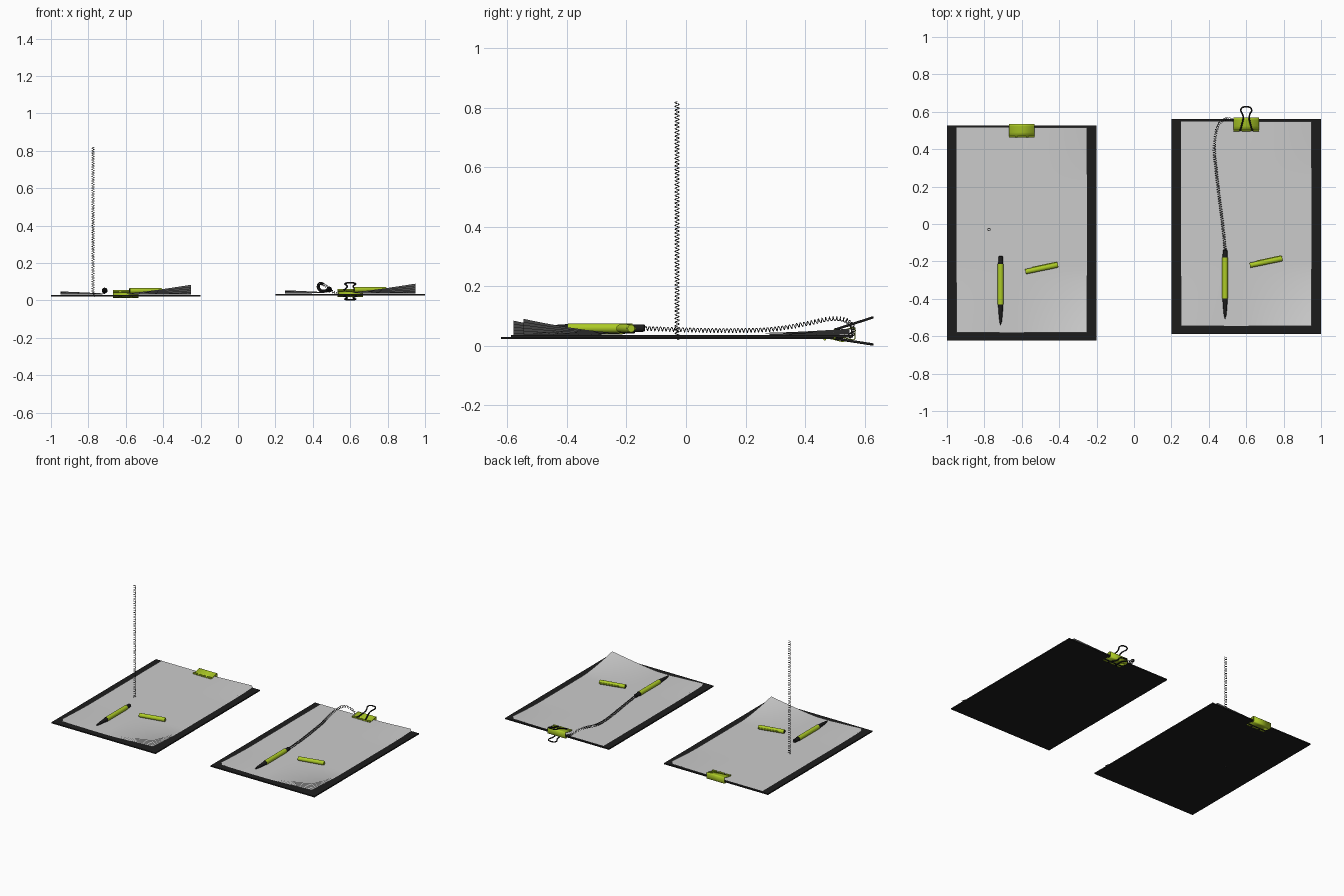
import bpy, bmesh, math
from mathutils import Vector, Matrix

if "Cube" in bpy.data.objects:
    bpy.data.objects.remove(bpy.data.objects["Cube"])


def material(name, rgb):
    m = bpy.data.materials.new(name)
    m.diffuse_color = (*rgb, 1)
    m.use_nodes = True
    m.node_tree.nodes["Principled BSDF"].inputs["Base Color"].default_value = m.diffuse_color
    return m


GREEN = material("lime", (0.42, 0.6, 0.02))
BLACK = material("black", (0.012, 0.012, 0.012))
STEEL = material("dark_steel", (0.05, 0.05, 0.05))


def finish(bm, name, mats=(), smooth=True):
    bmesh.ops.recalc_face_normals(bm, faces=bm.faces)
    me = bpy.data.meshes.new(name)
    bm.to_mesh(me)
    bm.free()
    for m in mats:
        me.materials.append(m)
    ob = bpy.data.objects.new(name, me)
    bpy.context.collection.objects.link(ob)
    bpy.ops.object.select_all(action='DESELECT')
    ob.select_set(True)
    bpy.context.view_layer.objects.active = ob
    if smooth:
        bpy.ops.object.shade_smooth_by_angle(angle=math.radians(35))
    return ob


def box(name, lo, hi, mat, matrix=Matrix()):
    bm = bmesh.new()
    lo, hi = Vector(lo), Vector(hi)
    s = Matrix.Diagonal((*(hi - lo), 1))
    bmesh.ops.create_cube(bm, size=1, matrix=matrix @ Matrix.Translation((lo + hi) / 2) @ s)
    return finish(bm, name, [mat], False)


def lathe(name, profile, matrix, mats, sides=24):
    """Revolve (distance, radius, material) points around the local x axis."""
    bm = bmesh.new()
    rings = []
    for d, r, _ in profile:
        rings.append([bm.verts.new(matrix @ Vector((d, r * math.cos(a), r * math.sin(a))))
                      for a in (2 * math.pi * i / sides for i in range(sides))])
    for k in range(len(rings) - 1):
        for i in range(sides):
            j = (i + 1) % sides
            f = bm.faces.new((rings[k][i], rings[k][j], rings[k + 1][j], rings[k + 1][i]))
            f.material_index = profile[k][2]
    bm.faces.new(rings[0]).material_index = profile[0][2]
    bm.faces.new(rings[-1]).material_index = profile[-1][2]
    return finish(bm, name, mats)


def spline(points, per=12):
    """Catmull-Rom curve through the points."""
    p = [Vector(q) for q in points]
    p = [2 * p[0] - p[1]] + p + [2 * p[-1] - p[-2]]
    out = []
    for i in range(1, len(p) - 2):
        a, b, c, d = p[i - 1:i + 3]
        for k in range(per):
            t = k / per
            out.append(0.5 * (2 * b + (c - a) * t + (2 * a - 5 * b + 4 * c - d) * t * t
                              + (3 * b - a - 3 * c + d) * t ** 3))
    return out + [p[-2]]


def wire(name, points, radius, mat, res=1):
    cu = bpy.data.curves.new(name, 'CURVE')
    cu.dimensions = '3D'
    cu.bevel_depth = radius
    cu.bevel_resolution = res
    cu.use_fill_caps = True
    sp = cu.splines.new('POLY')
    sp.points.add(len(points) - 1)
    for q, v in zip(sp.points, points):
        q.co = (*v, 1)
    cu.materials.append(mat)
    ob = bpy.data.objects.new(name, cu)
    bpy.context.collection.objects.link(ob)
    bpy.ops.object.select_all(action='DESELECT')
    ob.select_set(True)
    bpy.context.view_layer.objects.active = ob
    bpy.ops.object.convert(target='MESH')
    bpy.ops.object.shade_smooth()


def coil(name, path, radius=0.007, pitch=0.0125):
    pts, length = [], 0
    normal = Vector((0.9, 0.1, 0.2))
    for i, p in enumerate(path):
        tan = (path[min(i + 1, len(path) - 1)] - path[max(i - 1, 0)]).normalized()
        normal = (normal - tan * normal.dot(tan)).normalized()
        if i:
            length += (p - path[i - 1]).length
        a = 2 * math.pi * length / pitch
        pts.append(p + radius * (normal * math.cos(a) + tan.cross(normal) * math.sin(a)))
    wire(name, pts, 0.0015, STEEL)


def sheet(name, off, base, lift):
    """Paper with lifted front corners."""
    bm = bmesh.new()
    bmesh.ops.create_grid(bm, x_segments=28, y_segments=40, size=1)
    for v in bm.verts:
        x, y = v.co.x * 0.35, v.co.y * 0.5475
        front = max(0, (-0.22 - y) / 0.3275) ** 1.5
        back = max(0, (y - 0.25) / 0.2975) ** 1.5
        right, left = max(0, x / 0.35) ** 1.2, max(0, (-x - 0.1) / 0.25)
        z = lift * (front * right + 0.25 * front * left + 0.3 * back * right)
        v.co = Vector((x - 0.6, y - 0.0325, base + z)) + off
    finish(bm, name)


def clip(tag, off):
    # Bent sheet body, swept across x from its side profile
    cz, hw = 0.034, 0.069
    half = [(0.462, 0.009), (0.49, 0.013), (0.522, 0.021), (0.530, 0.0215), (0.535, 0.017)]
    prof = [(y, cz + z) for y, z in half] + [(y, cz - z) for y, z in reversed(half)]
    bm = bmesh.new()
    a, b = ([bm.verts.new(Vector((-0.6 + s * hw, y, z)) + off) for y, z in prof] for s in (-1, 1))
    for i in range(len(prof) - 1):
        bm.faces.new((a[i], a[i + 1], b[i + 1], b[i]))
    ob = finish(bm, "clip_body_" + tag, [GREEN])
    ob.modifiers.new("thickness", 'SOLIDIFY').thickness = 0.003
    # Rolled lips that hold the handles
    for s, n in ((1, "top"), (-1, "bottom")):
        for x0, x1 in ((-hw, -0.037), (-0.022, 0.022), (0.037, hw)):
            m = Matrix.Translation(Vector((-0.6, 0.466, cz + s * 0.0125)) + off)
            lathe(f"clip_lip_{n}_{tag}", [(x0, 0.0045, 0), (x1, 0.0045, 0)], m, [GREEN], 12)


PEN = [(0, 0.001, 0), (0.012, 0.003, 0), (0.014, 0.0055, 0), (0.05, 0.0095, 0), (0.1, 0.013, 0),
       (0.112, 0.0135, 0), (0.112, 0.0155, 1), (0.33, 0.0155, 0), (0.33, 0.013, 0),
       (0.368, 0.012, 0), (0.372, 0.009, 0)]
CAP = [(0.02, 0.0105, 1), (0, 0.0105, 0), (0, 0.0135, 0), (0.172, 0.0145, 0), (0.177, 0.012, 0)]

for tag, off in (("left", Vector((0, 0, 0))), ("right", Vector((1.2, 0.034, 0.006)))):
    # Board and paper stack
    box("board_" + tag, Vector((-1, -0.622, 0.022)) + off, Vector((-0.2, 0.527, 0.030)) + off, BLACK)
    for i in range(5):
        sheet(f"paper_{i + 1}_{tag}", off, 0.0315 + 0.0014 * i, 0.012 + 0.0088 * i)
    clip(tag, off)
    # Pen pointing to the front, and its loose cap
    m = Matrix.Translation(Vector((-0.713, -0.543, 0.053)) + off) @ Matrix.Rotation(math.pi / 2, 4, 'Z')
    lathe("pen_" + tag, PEN, m, [BLACK, GREEN])
    m = Matrix.Translation(Vector((-0.58, -0.255, 0.052)) + off) @ Matrix.Rotation(math.radians(12), 4, 'Z')
    lathe("pen_cap_" + tag, CAP, m, [GREEN, BLACK])
    box("cap_clip_" + tag, (0.04, 0.012, -0.003), (0.172, 0.018, 0.003), GREEN, m)

# Loose upright coil beside the left pen
coil("upright_coil", [Vector((-0.775, -0.03, 0.02 + 0.8 * i / 900)) for i in range(901)])

# Coil tying the right pen to its clip
coil("tether_coil", spline([(0.488, -0.145, 0.058), (0.477, -0.03, 0.054), (0.464, 0.08, 0.051),
                            (0.45, 0.19, 0.051), (0.438, 0.3, 0.056), (0.429, 0.4, 0.073),
                            (0.436, 0.48, 0.09), (0.452, 0.53, 0.088), (0.478, 0.556, 0.07),
                            (0.51, 0.562, 0.045), (0.545, 0.55, 0.032)], 120))

# Wire handles of the right clip
outline = [(0.037, 0.50), (0.031, 0.505), (0.024, 0.53), (0.016, 0.565), (0.02, 0.588),
           (0.029, 0.605), (0.024, 0.62), (0.011, 0.626)]
loop = outline + [(-x, y) for x, y in reversed(outline)]
for name, z0, slope in (("top", 0.054, 0.32), ("bottom", 0.024, -0.155)):
    pts = [(0.6 + x, y, z0 + slope * (y - 0.5)) for x, y in loop]
    wire("clip_handle_" + name, spline(pts, 5), 0.0042, BLACK, 2)
